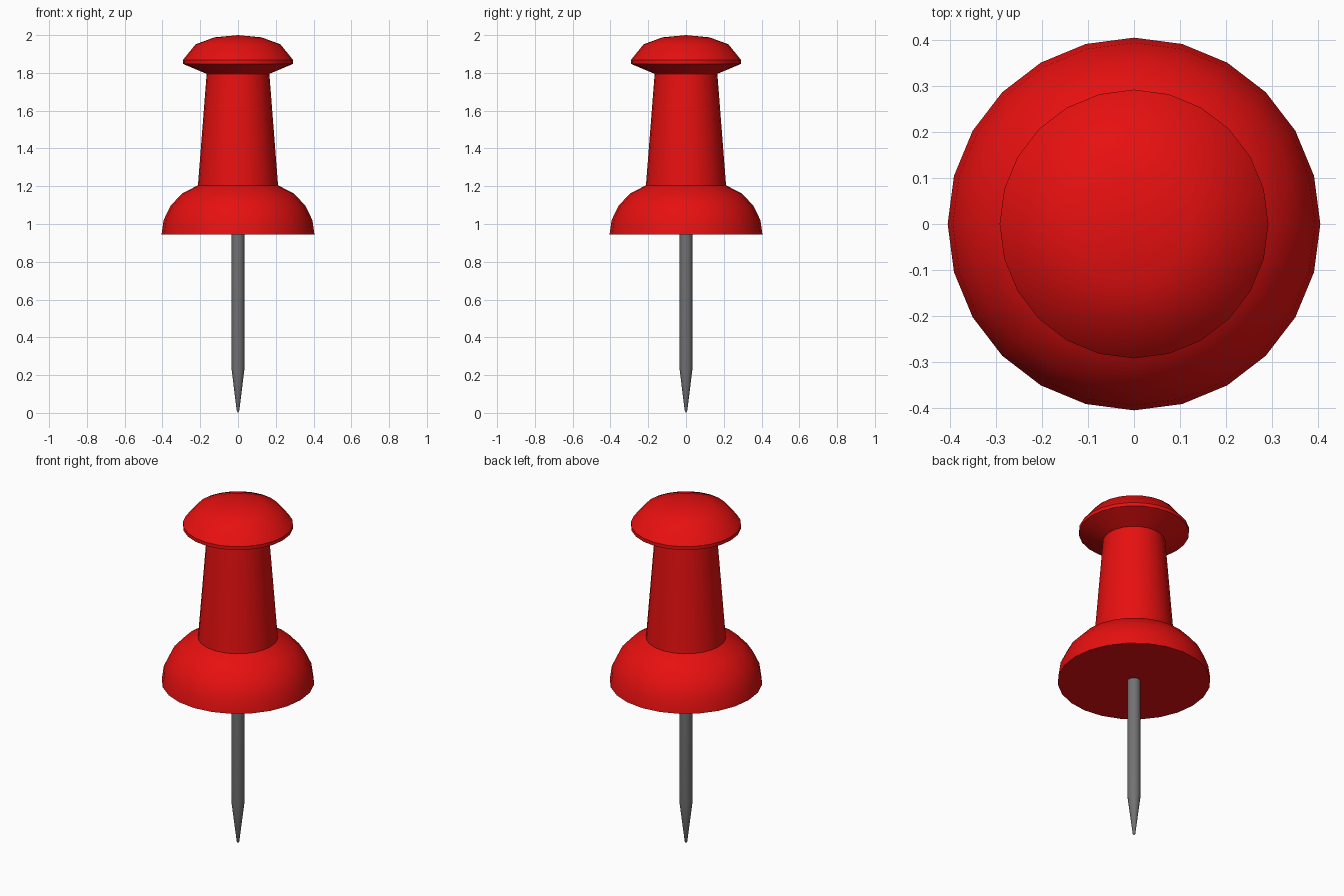
import bpy, bmesh, math

if "Cube" in bpy.data.objects:
    bpy.data.objects.remove(bpy.data.objects["Cube"])


def material(name, rgb):
    m = bpy.data.materials.new(name)
    m.diffuse_color = (*rgb, 1)
    m.use_nodes = True
    m.node_tree.nodes["Principled BSDF"].inputs["Base Color"].default_value = m.diffuse_color
    return m


def lathe(name, profile, sides, mat):
    """Revolve (radius, z) points, listed bottom to top, about the z axis."""
    bm = bmesh.new()
    rings = []
    for r, z in profile:
        if r == 0:
            rings.append([bm.verts.new((0, 0, z))] * sides)
        else:
            rings.append([bm.verts.new((r * math.cos(math.tau * i / sides),
                                        r * math.sin(math.tau * i / sides), z))
                          for i in range(sides)])
    for lo, hi in zip(rings, rings[1:]):
        for i in range(sides):
            j = (i + 1) % sides
            bm.faces.new(list(dict.fromkeys((lo[i], lo[j], hi[j], hi[i]))))
    # flat caps where the profile does not close on the axis
    if profile[0][0] > 0:
        bm.faces.new(rings[0][::-1])
    if profile[-1][0] > 0:
        bm.faces.new(rings[-1])
    bmesh.ops.recalc_face_normals(bm, faces=bm.faces)
    mesh = bpy.data.meshes.new(name)
    bm.to_mesh(mesh)
    bm.free()
    mesh.materials.append(mat)
    obj = bpy.data.objects.new(name, mesh)
    bpy.context.collection.objects.link(obj)
    bpy.ops.object.select_all(action='DESELECT')
    obj.select_set(True)
    bpy.context.view_layer.objects.active = obj
    bpy.ops.object.shade_smooth_by_angle(angle=math.radians(35))
    return obj


red = material("red plastic", (0.8, 0.005, 0.005))
steel = material("grey steel", (0.17, 0.17, 0.17))

# Plastic handle: flat base, domed collar, tapered grip, mushroom head
lathe("handle", [
    (0.405, 0.944), (0.394, 1.02), (0.358, 1.095), (0.298, 1.16), (0.212, 1.205),
    (0.166, 1.795), (0.292, 1.848), (0.292, 1.868), (0.225, 1.951), (0.125, 1.988),
    (0, 2.0)], 24, red)

# Metal needle with a tapered, blunted point
lathe("needle", [
    (0, 0), (0.007, 0.012), (0.035, 0.24), (0.035, 0.96)], 16, steel)
